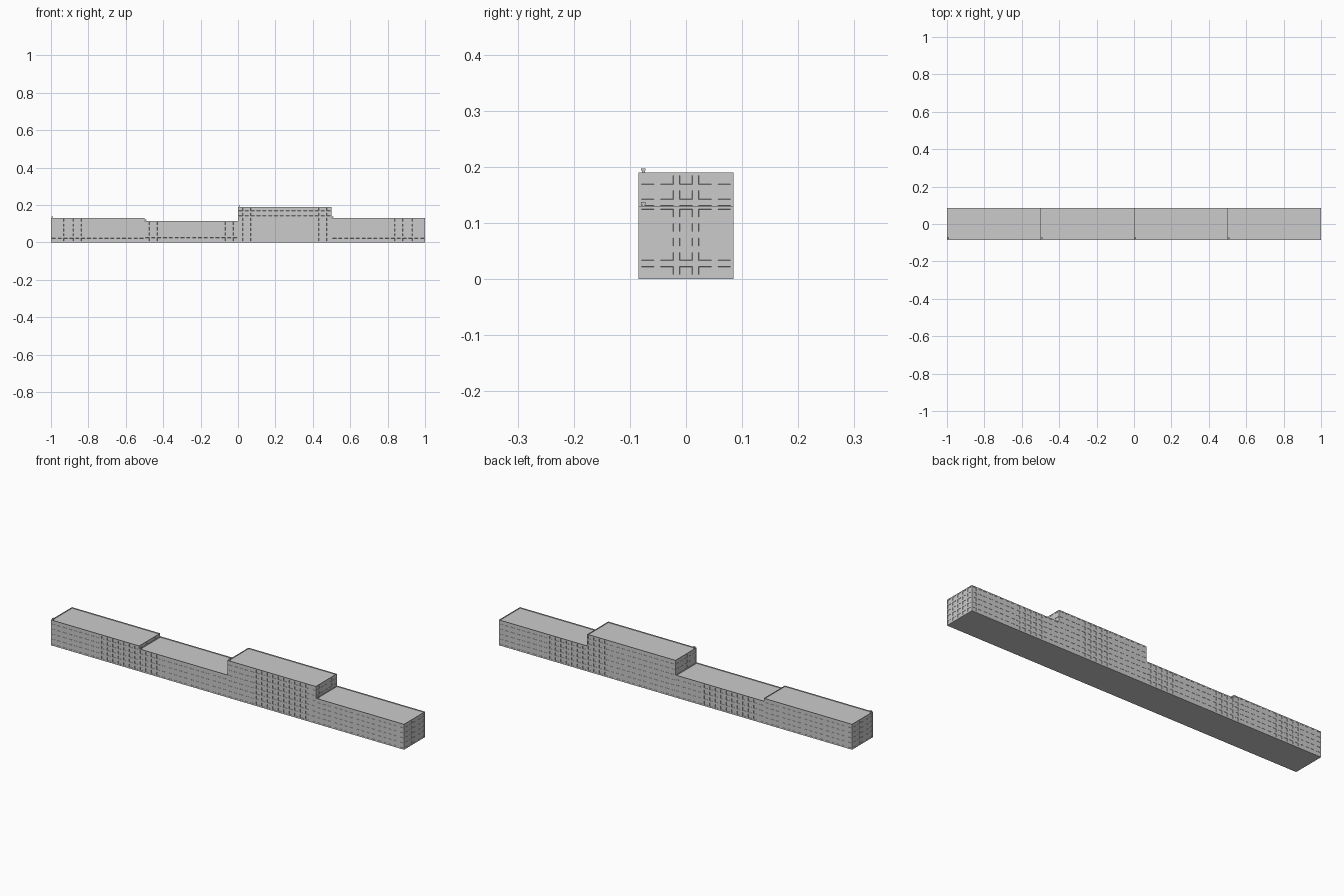
import bpy, bmesh
from mathutils import Vector

if "Cube" in bpy.data.objects:
    bpy.data.objects.remove(bpy.data.objects["Cube"])

DEPTH = 0.17      # building depth in y
LENGTH = 0.5      # length of one block
BASE = 0.002      # base slab thickness
LIP, DROP = 0.002, 0.004   # parapet thickness and roof recess


def finish(bm, name):
    bmesh.ops.remove_doubles(bm, verts=bm.verts, dist=1e-6)
    bmesh.ops.recalc_face_normals(bm, faces=bm.faces)
    mesh = bpy.data.meshes.new(name)
    bm.to_mesh(mesh)
    bm.free()
    obj = bpy.data.objects.new(name, mesh)
    bpy.context.collection.objects.link(obj)
    return obj


def box(name, x0, x1, y0, y1, z0, z1):
    bm = bmesh.new()
    bmesh.ops.create_cube(bm, size=1)
    for v in bm.verts:
        v.co = ((x0 + x1) / 2 + v.co.x * (x1 - x0),
                (y0 + y1) / 2 + v.co.y * (y1 - y0),
                (z0 + z1) / 2 + v.co.z * (z1 - z0))
    return finish(bm, name)


def wall(bm, start, end, z1, cols, rows):
    """Grid wall whose cells each become a recessed window."""
    a, b = Vector(start), Vector(end)
    grid = []
    for r in range(rows + 1):
        z = BASE + (z1 - BASE) * r / rows
        grid.append([bm.verts.new((*a.lerp(b, c / cols), z)) for c in range(cols + 1)])
    cells = [bm.faces.new((grid[r][c], grid[r][c + 1], grid[r + 1][c + 1], grid[r + 1][c]))
             for r in range(rows) for c in range(cols)]
    bm.normal_update()
    bmesh.ops.inset_individual(bm, faces=cells, thickness=0.008, depth=0)
    # recess the glass
    bm.normal_update()
    normal = Vector((b.y - a.y, a.x - b.x, 0)).normalized()
    res = bmesh.ops.inset_individual(bm, faces=cells, thickness=0.0003, depth=0)
    for v in {v for f in cells for v in f.verts}:
        v.co -= normal * 0.0012


def block(name, x0, height, rows):
    x1, y = x0 + LENGTH, DEPTH / 2
    bm = bmesh.new()
    corners = [(x0, -y), (x1, -y), (x1, y), (x0, y)]
    for i in range(4):
        wall(bm, corners[i], corners[(i + 1) % 4], height, 16 if i % 2 == 0 else 5, rows)
    # parapet ring and sunken roof
    outer = [Vector((*c, height)) for c in corners]
    inner = [Vector((x + (LIP if x == x0 else -LIP), yy + (LIP if yy < 0 else -LIP), height))
             for x, yy in corners]
    roof = [p - Vector((0, 0, DROP)) for p in inner]
    rings = [[bm.verts.new(p) for p in ring] for ring in (outer, inner, roof)]
    for lo, hi in zip(rings, rings[1:]):
        for i in range(4):
            j = (i + 1) % 4
            bm.faces.new((lo[i], lo[j], hi[j], hi[i]))
    bm.faces.new(rings[2])
    finish(bm, name)
    # small roof vent at the front left corner: stem and wider cap
    vx, vy = x0 + 0.007, -0.076
    box(name + "_vent_stem", vx - .002, vx + .002, vy - .0025, vy + .0025,
        height - DROP, height + .004)
    box(name + "_vent_cap", vx - .004, vx + .004, vy - .004, vy + .004,
        height + .003, height + .007)


# base slab under the whole row
box("base_slab", -1, 1, -DEPTH / 2, DEPTH / 2, 0, BASE)

# four adjoining blocks: height, number of floors
for i, (h, floors) in enumerate([(0.13, 5), (0.115, 4), (0.19, 7), (0.13, 5)]):
    block(f"building_block_{i + 1}", -1 + i * LENGTH, h, floors)
